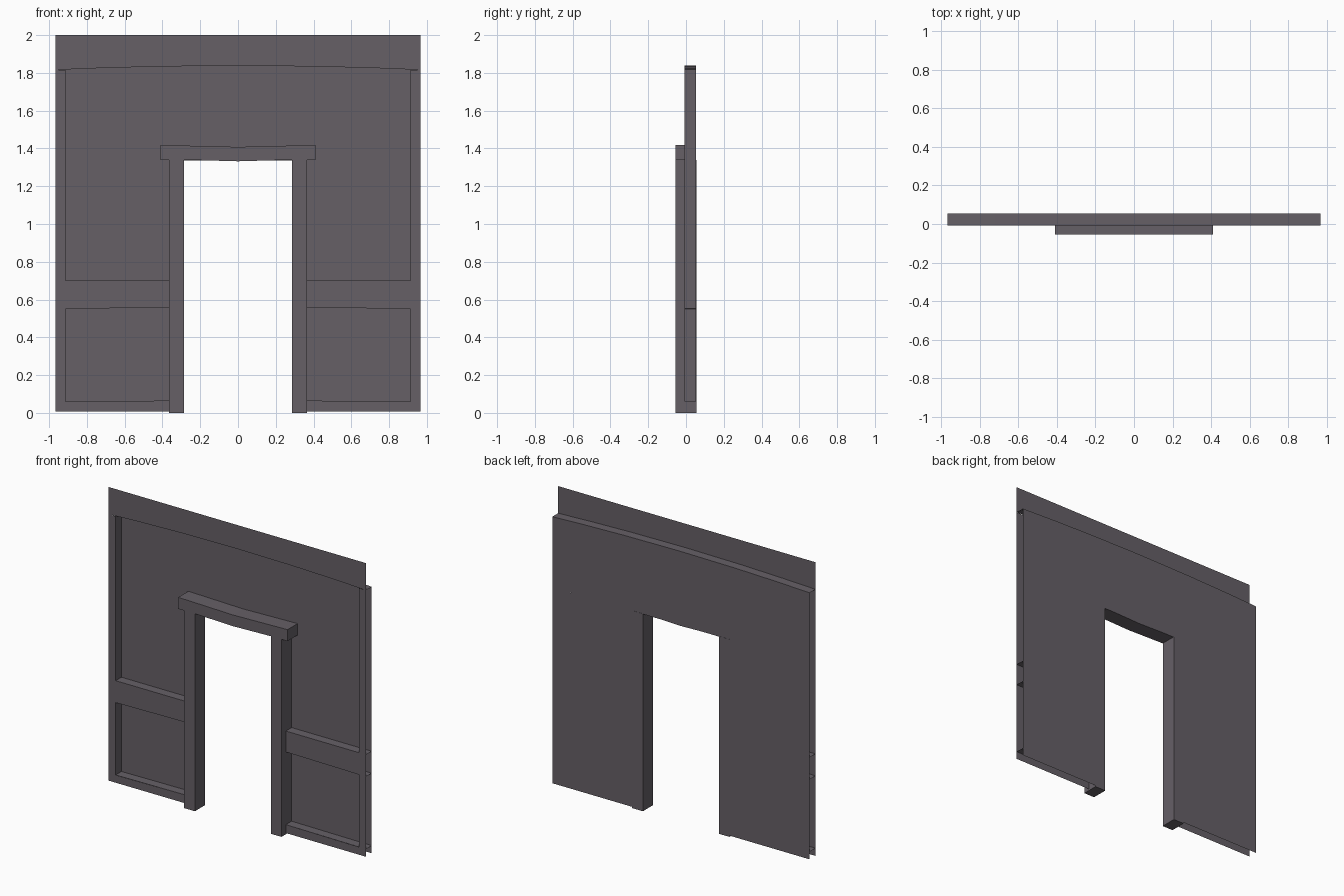
import bpy, bmesh

if "Cube" in bpy.data.objects:
    bpy.data.objects.remove(bpy.data.objects["Cube"])

FRONT, BACK = -0.008, 0.054      # trim sheet and recessed panel depths
FRAME_F, FRAME_B = -0.055, 0.055
W, INNER = 0.966, 0.913          # outer wall edge, inner edge of side trim
DOOR, JAMB, HEAD = 0.285, 0.365, 0.41
BASE = 0.008

mat = bpy.data.materials.new("mauve_grey")
mat.diffuse_color = (0.132, 0.117, 0.134, 1)
mat.use_nodes = True
mat.node_tree.nodes["Principled BSDF"].inputs["Base Color"].default_value = mat.diffuse_color


def finish(name, bm):
    mesh = bpy.data.meshes.new(name)
    bm.to_mesh(mesh)
    bm.free()
    mesh.materials.append(mat)
    ob = bpy.data.objects.new(name, mesh)
    bpy.context.collection.objects.link(ob)


def ribbon(name, a, b):
    """Sheet of quads between two matching rows of points."""
    bm = bmesh.new()
    va = [bm.verts.new(p) for p in a]
    vb = [bm.verts.new(p) for p in b]
    for i in range(len(a) - 1):
        bm.faces.new((va[i], va[i + 1], vb[i + 1], vb[i]))
    finish(name, bm)


def row(points, y):
    return [(x, y, z) for x, z in points]


def solid(name, points, y0, y1):
    """Extrude a front outline (x, z) from y0 to y1."""
    bm = bmesh.new()
    face = bm.faces.new([bm.verts.new(p) for p in row(points, y0)])
    ext = bmesh.ops.extrude_face_region(bm, geom=[face])
    verts = [g for g in ext["geom"] if isinstance(g, bmesh.types.BMVert)]
    bmesh.ops.translate(bm, verts=verts, vec=(0, y1 - y0, 0))
    bmesh.ops.recalc_face_normals(bm, faces=bm.faces)
    finish(name, bm)


# gently arched top edge of the recessed panel
arch = [(x * W, 1.838 - 0.022 * x * x) for x in (-1, -0.75, -0.42, 0, 0.42, 0.75, 1)]
top = [(x, 2.0) for x, z in arch]
ribbon("top_band", row(arch, FRONT), row(top, FRONT))
ribbon("top_ledge", row(arch, FRONT), row(arch, BACK))

# panel above the doorway, down to the door head
lower = [(x, 1.337) for x, z in arch]
ribbon("upper_panel", row(lower, BACK), row(arch, BACK))

for side, s in (("left", -1), ("right", 1)):
    def line(x0, x1, z, y, z1=None):
        pts = [(s * x0, z), (s * x1, z if z1 is None else z1)]
        return row(pts if s > 0 else pts[::-1], y)

    # panel beside the doorway
    ribbon(side + "_panel", line(JAMB, W, BASE, BACK), line(JAMB, W, 1.337, BACK))

    # side trim with its inner return
    ribbon(side + "_trim", line(INNER, W, BASE, FRONT), line(INNER, W, 1.816, FRONT))
    ribbon(side + "_trim_return",
           [(s * INNER, FRONT, 0.06), (s * INNER, FRONT, 1.818)],
           [(s * INNER, BACK, 0.06), (s * INNER, BACK, 1.818)])

    # baseboard
    ribbon(side + "_baseboard", line(JAMB, INNER, BASE, FRONT), line(JAMB, INNER, 0.065, FRONT, 0.06))
    ribbon(side + "_baseboard_top", line(JAMB, W, 0.065, FRONT, 0.06), line(JAMB, W, 0.065, BACK, 0.06))

    # middle rail with upper and lower ledges
    ribbon(side + "_rail", line(JAMB, INNER, 0.558, FRONT, 0.551), line(JAMB, INNER, 0.7, FRONT))
    ribbon(side + "_rail_top", line(JAMB, W, 0.7, FRONT), line(JAMB, W, 0.7, BACK))
    ribbon(side + "_rail_bottom", line(JAMB, W, 0.558, FRONT, 0.551), line(JAMB, W, 0.558, BACK, 0.551))

    # door jamb
    solid(side + "_jamb", [(s * DOOR, 0), (s * JAMB, 0), (s * JAMB, 1.34), (s * DOOR, 1.34)],
          FRAME_F, FRAME_B)

# slightly sagging door head
solid("door_head",
      [(-HEAD, 1.34), (-DOOR, 1.34), (-0.14, 1.336), (0, 1.332), (0.14, 1.336), (DOOR, 1.34), (HEAD, 1.34),
       (HEAD, 1.418), (0.2, 1.413), (0, 1.408), (-0.2, 1.413), (-HEAD, 1.418)],
      FRAME_F, BACK - 0.001)
